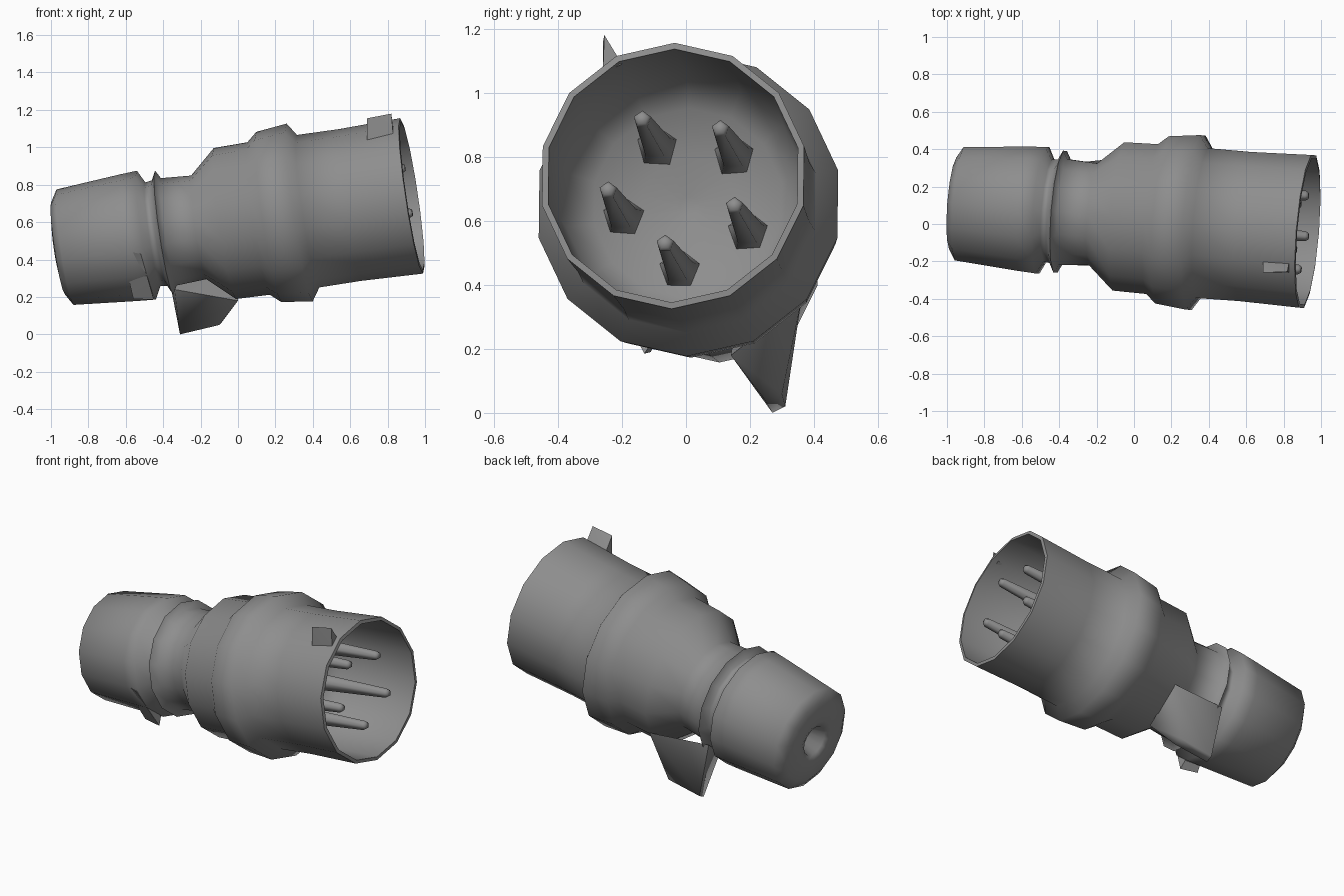
import bpy, bmesh
from math import sin, cos, pi, radians
from mathutils import Vector

if "Cube" in bpy.data.objects:
    bpy.data.objects.remove(bpy.data.objects["Cube"])

# Slightly tilted plug axis and its cross-section frame
AXIS = Vector((1, -0.08, 0.148)).normalized()
UP = (Vector((0, 0, 1)) - AXIS * AXIS.z).normalized()
SIDE = UP.cross(AXIS)

# Dark grey plastic
GREY = bpy.data.materials.new("dark_grey")
GREY.diffuse_color = (0.27, 0.27, 0.27, 1)
GREY.use_nodes = True
GREY.node_tree.nodes["Principled BSDF"].inputs["Base Color"].default_value = GREY.diffuse_color


def axis_point(x):
    return Vector((x, 0.034 - 0.08 * x, 0.603 + 0.148 * x))


def radial(a):
    return SIDE * cos(a) + UP * sin(a)


def finish(name, bm, angle):
    bmesh.ops.recalc_face_normals(bm, faces=bm.faces)
    mesh = bpy.data.meshes.new(name)
    bm.to_mesh(mesh)
    bm.free()
    mesh.materials.append(GREY)
    ob = bpy.data.objects.new(name, mesh)
    bpy.context.collection.objects.link(ob)
    bpy.ops.object.select_all(action='DESELECT')
    ob.select_set(True)
    bpy.context.view_layer.objects.active = ob
    bpy.ops.object.shade_smooth_by_angle(angle=radians(angle))
    return ob


def loft(name, profile, sides, offset=Vector(), angle=75):
    """Lathe a profile of (x, radius) around the tilted axis and cap both ends."""
    bm = bmesh.new()
    rings = []
    for x, r in profile:
        c = axis_point(x) + offset
        rings.append([bm.verts.new(c + radial(pi / 2 + 2 * pi * i / sides) * r)
                      for i in range(sides)])
    for a, b in zip(rings, rings[1:]):
        for i in range(sides):
            j = (i + 1) % sides
            bm.faces.new((a[i], a[j], b[j], b[i]))
    bm.faces.new(rings[0])
    bm.faces.new(rings[-1])
    return finish(name, bm, angle)


def hull(name, points, angle=30):
    bm = bmesh.new()
    for p in points:
        bm.verts.new(p)
    bmesh.ops.convex_hull(bm, input=bm.verts)
    return finish(name, bm, angle)


# Plug shell: cable hole, gland nut, groove, flange, neck, body, collar, open socket
shell = [
    (-0.86, 0.06), (-0.960, 0.09), (-0.975, 0.13), (-0.962, 0.25), (-0.925, 0.312),
    (-0.58, 0.342), (-0.49, 0.348), (-0.455, 0.28), (-0.42, 0.285),
    (-0.395, 0.335), (-0.37, 0.29), (-0.21, 0.28), (-0.07, 0.408), (0.11, 0.412),
    (0.165, 0.46), (0.33, 0.480), (0.375, 0.412), (0.60, 0.410), (0.928, 0.420),
    (0.931, 0.400), (0.42, 0.385), (0.35, 0.30), (0.32, 0.15), (0.29, 0.03),
]
loft("plug_shell", shell, 14)

# Five tapered contact pins inside the socket
for k in range(5):
    a = radians(47 + 72 * k)
    loft(f"contact_pin_{k + 1}",
         [(0.30, 0.075), (0.38, 0.05), (0.89, 0.028), (0.905, 0.018)],
         5, radial(a) * 0.21)

# Wedge-shaped fin hanging under the neck
hull("lower_fin", [
    (-0.31, 0.27, 0.0), (-0.31, 0.31, 0.02), (-0.10, 0.24, 0.05), (-0.09, 0.30, 0.06),
    (-0.34, 0.15, 0.24), (-0.38, 0.32, 0.36), (0.0, 0.14, 0.18), (0.0, 0.36, 0.35),
], 75)

# Thin clip lying against the gland nut
hull("gland_clip", [
    (-0.62, -0.245, 0.45), (-0.52, -0.26, 0.43), (-0.45, -0.13, 0.185), (-0.56, -0.11, 0.19),
    (-0.61, -0.20, 0.44), (-0.52, -0.20, 0.42), (-0.46, -0.10, 0.23), (-0.56, -0.09, 0.23),
])

# Small key tab on top of the socket rim
hull("rim_tab", [
    (0.69, -0.26, 1.155), (0.82, -0.255, 1.18), (0.69, -0.20, 1.08), (0.83, -0.20, 1.09),
    (0.69, -0.26, 1.04), (0.83, -0.26, 1.06),
])
